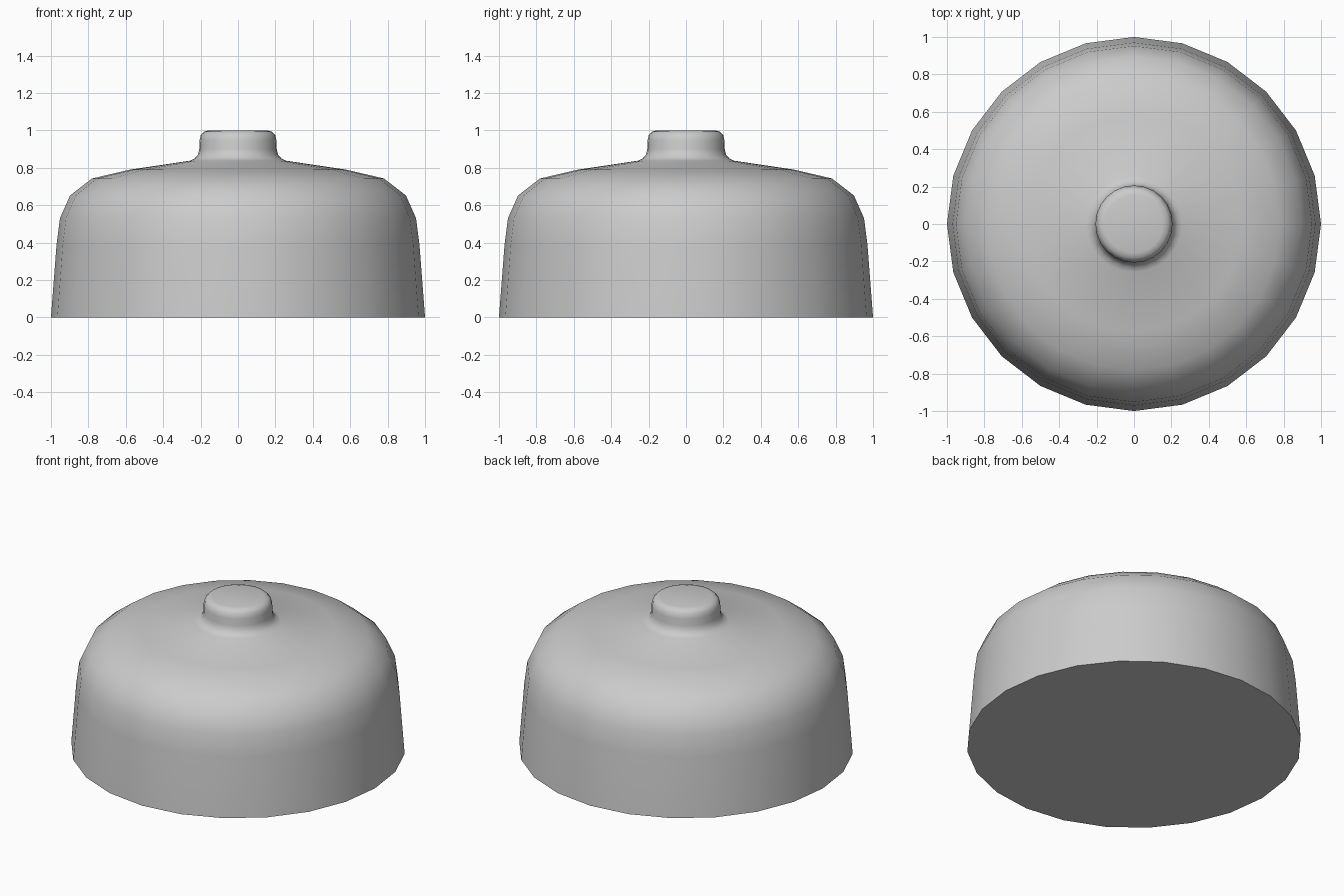
import bpy
import bmesh
import math

SIDES = 24

if "Cube" in bpy.data.objects:
    bpy.data.objects.remove(bpy.data.objects["Cube"], do_unlink=True)


def make_material(name, colour):
    mat = bpy.data.materials.new(name)
    mat.use_nodes = True
    mat.diffuse_color = colour
    mat.node_tree.nodes["Principled BSDF"].inputs["Base Color"].default_value = colour
    return mat


def lathe(name, profile, mat):
    """Turn a (radius, height) profile around z into a closed, smooth solid."""
    bm = bmesh.new()
    verts = [bm.verts.new((r, 0, z)) for r, z in profile]
    edges = [bm.edges.new(pair) for pair in zip(verts, verts[1:])]
    bmesh.ops.spin(bm, geom=verts + edges, cent=(0, 0, 0), axis=(0, 0, 1),
                   angle=math.tau, steps=SIDES, use_merge=False)
    bmesh.ops.remove_doubles(bm, verts=bm.verts, dist=1e-4)
    # Close the open rims with flat caps
    bmesh.ops.holes_fill(bm, edges=[e for e in bm.edges if e.is_boundary], sides=0)
    bmesh.ops.recalc_face_normals(bm, faces=bm.faces)
    mesh = bpy.data.meshes.new(name)
    bm.to_mesh(mesh)
    bm.free()
    mesh.materials.append(mat)
    obj = bpy.data.objects.new(name, mesh)
    bpy.context.collection.objects.link(obj)
    bpy.ops.object.select_all(action="DESELECT")
    obj.select_set(True)
    bpy.context.view_layer.objects.active = obj
    bpy.ops.object.shade_smooth_by_angle(angle=math.radians(60))
    return obj


grey = make_material("light grey", (0.6, 0.6, 0.6, 1))

# Rounded dome wall, from the base to the shallow top
dome = [(1, 0), (0.97, 0.39), (0.952, 0.53), (0.898, 0.652),
        (0.78, 0.743), (0.578, 0.79), (0.257, 0.838)]

# Round knob, blended into the dome with a small fillet
knob = [(0.232, 0.85), (0.214, 0.87), (0.207, 0.9), (0.206, 0.945),
        (0.199, 0.975), (0.182, 0.993), (0.155, 1)]

lathe("domed_lid", dome + knob, grey)
